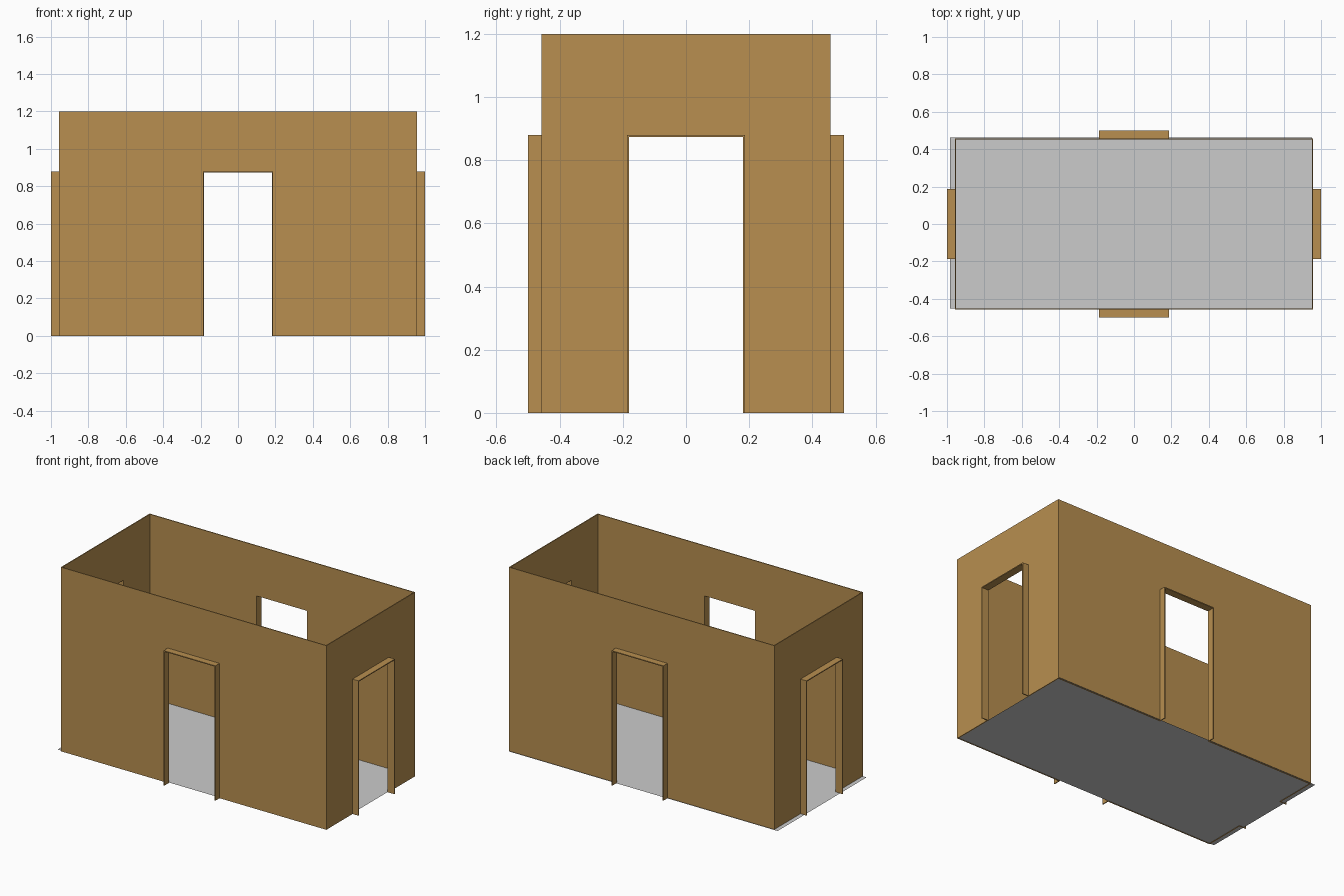
import bpy, bmesh, math
from mathutils import Matrix

if "Cube" in bpy.data.objects:
    bpy.data.objects.remove(bpy.data.objects["Cube"])


def material(name, rgb):
    m = bpy.data.materials.new(name)
    m.diffuse_color = (*rgb, 1)
    m.use_nodes = True
    m.node_tree.nodes["Principled BSDF"].inputs["Base Color"].default_value = m.diffuse_color
    return m


BROWN = material("brown plaster", (0.479, 0.275, 0.08))
GREY = material("grey floor", (0.6, 0.6, 0.6))

HX, HY = 0.957, 0.457        # outer half sizes of the room
THICK = 0.006                # wall and frame thickness
DOOR_W, DOOR_H = 0.187, 0.876  # outer half width and height of a door frame


def add_object(name, bm, mat):
    mesh = bpy.data.meshes.new(name)
    bmesh.ops.recalc_face_normals(bm, faces=bm.faces)
    bm.to_mesh(mesh)
    bm.free()
    mesh.materials.append(mat)
    obj = bpy.data.objects.new(name, mesh)
    bpy.context.collection.objects.link(obj)


def arch(name, outer_w, outer_h, inner_w, inner_h, near, far, angle):
    """Upside-down U profile extruded from distance near to far, turned about z."""
    profile = [(-outer_w, 0), (-outer_w, outer_h), (outer_w, outer_h), (outer_w, 0),
               (inner_w, 0), (inner_w, inner_h), (-inner_w, inner_h), (-inner_w, 0)]
    bm = bmesh.new()
    face = bm.faces.new([bm.verts.new((x, -near, z)) for x, z in profile])
    ext = bmesh.ops.extrude_face_region(bm, geom=[face], use_keep_orig=True)
    moved = [g for g in ext["geom"] if isinstance(g, bmesh.types.BMVert)]
    bmesh.ops.translate(bm, vec=(0, near - far, 0), verts=moved)
    bmesh.ops.transform(bm, matrix=Matrix.Rotation(angle, 4, "Z"), verts=bm.verts)
    add_object(name, bm, BROWN)


# four walls with a doorway each, and a frame standing out from each doorway
for i, side in enumerate(("front", "right", "back", "left")):
    angle = i * math.pi / 2
    long_side = i % 2 == 0
    half = HX if long_side else HY - THICK
    dist = HY if long_side else HX
    inner_w, inner_h = DOOR_W - THICK, DOOR_H - THICK / 2
    arch(side + "_wall", half, 1.2, inner_w, inner_h, dist - THICK, dist, angle)
    arch(side + "_door_frame", DOOR_W, DOOR_H + THICK / 2, inner_w, inner_h,
         dist, 0.5 if long_side else 1.0, angle)

# floor sheet, slightly offset so it shows past the left and back walls
bm = bmesh.new()
bm.faces.new([bm.verts.new((x, y, 0.002)) for x, y in
              ((-0.985, -0.452), (0.953, -0.452), (0.953, 0.463), (-0.985, 0.463))])
add_object("floor", bm, GREY)
